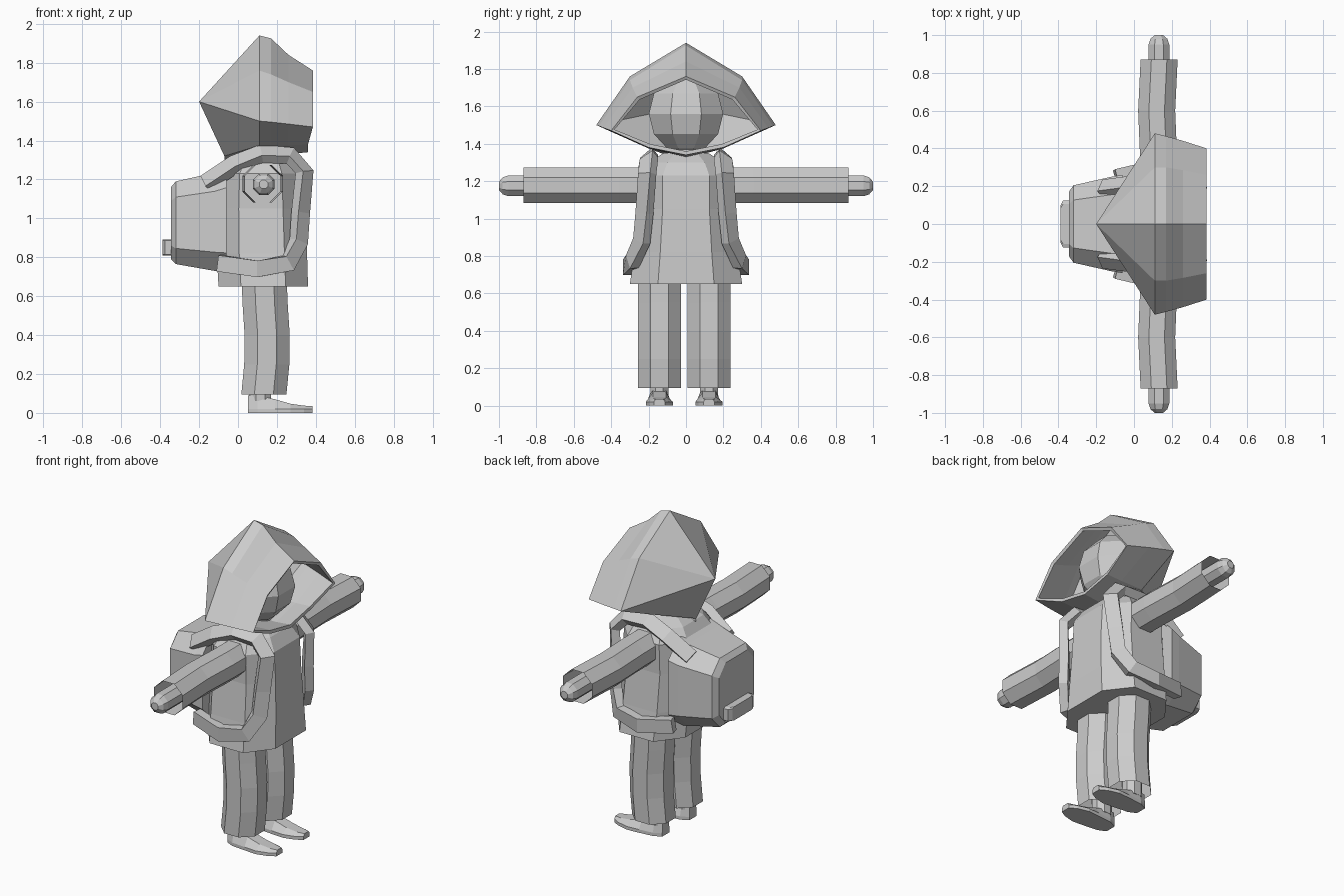
import bpy, bmesh
from mathutils import Vector

if "Cube" in bpy.data.objects:
    bpy.data.objects.remove(bpy.data.objects["Cube"])


def finish(name, bm):
    bmesh.ops.remove_doubles(bm, verts=bm.verts[:], dist=0.0005)
    bmesh.ops.recalc_face_normals(bm, faces=bm.faces[:])
    me = bpy.data.meshes.new(name)
    bm.to_mesh(me)
    bm.free()
    ob = bpy.data.objects.new(name, me)
    bpy.context.collection.objects.link(ob)
    return ob


def loft(name, rings, cap_start=True, cap_end=True):
    """Skin a list of closed rings that share a point count."""
    bm = bmesh.new()
    vs = [[bm.verts.new(p) for p in r] for r in rings]
    n = len(vs[0])
    for a, b in zip(vs, vs[1:]):
        for i in range(n):
            j = (i + 1) % n
            bm.faces.new((a[i], a[j], b[j], b[i]))
    if cap_start:
        bm.faces.new(vs[0])
    if cap_end:
        bm.faces.new(vs[-1])
    return finish(name, bm)


def octagon(hu, hv, k=0.42):
    return [(hu, -hv * k), (hu, hv * k), (hu * k, hv), (-hu * k, hv),
            (-hu, hv * k), (-hu, -hv * k), (-hu * k, -hv), (hu * k, -hv)]


def ring_z(z, cx, cy, hx, hy, k=0.42):
    return [(cx + u, cy + v, z) for u, v in octagon(hx, hy, k)]


def ring_y(y, cx, cz, hx, hz, k=0.42):
    return [(cx + u, y, cz + v) for u, v in octagon(hx, hz, k)]


def ring_x(x, cz, hy, hz, k=0.6):
    return [(x, u, cz + v) for u, v in octagon(hy, hz, k)]


# coat body and neck
loft("coat", [ring_z(z, (a + b) / 2, 0, (b - a) / 2, hy, 0.5) for z, a, b, hy in [
    (0.65, -0.10, 0.36, 0.30), (0.82, -0.11, 0.355, 0.275), (1.05, -0.11, 0.345, 0.25),
    (1.23, -0.10, 0.335, 0.25), (1.30, -0.05, 0.29, 0.20), (1.35, 0.03, 0.23, 0.12)]])
loft("neck", [ring_z(z, 0.13, 0, 0.09, 0.09) for z in (1.28, 1.45)])

# head
bm = bmesh.new()
bmesh.ops.create_uvsphere(bm, u_segments=8, v_segments=6, radius=1)
from mathutils import Matrix
bm.transform(Matrix.Translation((0.14, 0, 1.56)) @ Matrix.Diagonal((0.21, 0.215, 0.215, 1))
             @ Matrix.Rotation(0.3927, 4, 'Z'))
finish("head", bm)

# hood: half sections from ridge to chin, mirrored into closed rings
sections = [
    (-0.20, [(0, 1.60)] * 3 + [(0.0, 1.32), (0, 1.30)]),
    (0.11, [(0, 1.94), (0.30, 1.76), (0.48, 1.50), (0.20, 1.375), (0, 1.33)]),
    (0.17, [(0, 1.925), (0.30, 1.74), (0.465, 1.495), (0.20, 1.375), (0, 1.33)]),
    (0.26, [(0, 1.84), (0.285, 1.70), (0.44, 1.485), (0.20, 1.375), (0, 1.33)]),
    (0.385, [(0, 1.76), (0.26, 1.65), (0.40, 1.47), (0.20, 1.38), (0, 1.34)]),
]
rings = []
for x, half in sections:
    pts = half + [(-y, z) for y, z in half[-2:0:-1]]
    rings.append([(x + (0.13 if x < 0 and z < 1.4 else 0)
                   - (0.025 if x > 0.3 and z < 1.4 else 0), y, z) for y, z in pts])
bm = bmesh.new()
vs = [[bm.verts.new(p) for p in r] for r in rings]
for a, b in zip(vs, vs[1:]):
    for i in range(8):
        j = (i + 1) % 8
        bm.faces.new((a[i], a[j], b[j], b[i]))
hood = finish("hood", bm)
mod = hood.modifiers.new("thickness", 'SOLIDIFY')
mod.thickness = 0.02
mod.offset = -1

# backpack and its pocket flap
loft("backpack", [ring_x(x, (a + b) / 2, hy, (b - a) / 2, 0.62) for x, a, b, hy in [
    (-0.06, 0.72, 1.26, 0.26), (-0.12, 0.73, 1.235, 0.25), (-0.32, 0.765, 1.19, 0.205),
    (-0.345, 0.79, 1.16, 0.17)]])
loft("pocket_flap", [ring_x(x, 0.85, hy, 0.042, 0.85) for x, hy in
                     [(-0.32, 0.125), (-0.375, 0.125), (-0.388, 0.10)]])

strap_path = [(-0.17, 0.19, 1.18), (-0.02, 0.21, 1.28), (0.12, 0.20, 1.335), (0.27, 0.20, 1.325),
              (0.345, 0.21, 1.24), (0.325, 0.225, 1.03), (0.315, 0.24, 0.88),
              (0.26, 0.29, 0.77), (0.10, 0.315, 0.74), (-0.10, 0.265, 0.77)]

for side, s, leg_y in (("left", 1, 0.123), ("right", -1, -0.142)):
    # sleeve with open cuff, and hand
    loft(side + "_sleeve", [ring_y(s * y, x, 1.178, 0.098, 0.096) for y, x in
                            [(0.20, 0.13), (0.36, 0.13), (0.60, 0.12), (0.87, 0.133)]], True, False)
    loft(side + "_hand", [ring_y(s * y, 0.132, 1.175, r, r) for y, r in
                          [(0.75, 0.055), (0.95, 0.055), (0.98, 0.045), (1.0, 0.022)]])

    # trouser leg with open hem
    loft(side + "_leg", [ring_z(z, x, leg_y, 0.116, 0.114) for z, x in
                         [(0.095, 0.133), (0.25, 0.148), (0.40, 0.150), (0.55, 0.140), (0.72, 0.133)]],
         False, True)

    # shoe and ankle
    loft(side + "_shoe", [[(x, leg_y - b, 0), (x, leg_y + b, 0), (x, leg_y + b, 0.02),
                           (x, leg_y + t, h), (x, leg_y - t, h), (x, leg_y - b, 0.02)]
                          for x, b, t, h in [(0.052, 0.035, 0.03, 0.09), (0.10, 0.058, 0.04, 0.09),
                                             (0.19, 0.067, 0.035, 0.07), (0.27, 0.073, 0.035, 0.047),
                                             (0.34, 0.055, 0.03, 0.037), (0.383, 0.03, 0.02, 0.035)]])
    loft(side + "_ankle", [ring_z(z, 0.115, leg_y, 0.055, 0.048) for z in (0.06, 0.2)])

    # shoulder strap: flat band facing away from the body axis
    pts = [Vector((x, s * y, z)) for x, y, z in strap_path]
    rings = []
    for i, p in enumerate(pts):
        t = (pts[min(i + 1, len(pts) - 1)] - pts[max(i - 1, 0)]).normalized()
        n = Vector((p.x - 0.1, p.y, max(p.z - 1.1, 0)))
        n = (n - t * n.dot(t)).normalized()
        w = t.cross(n) * 0.042
        rings.append([p + w + n * 0.022, p - w + n * 0.022, p - w - n * 0.03, p + w - n * 0.03])
    loft(side + "_strap", rings)
